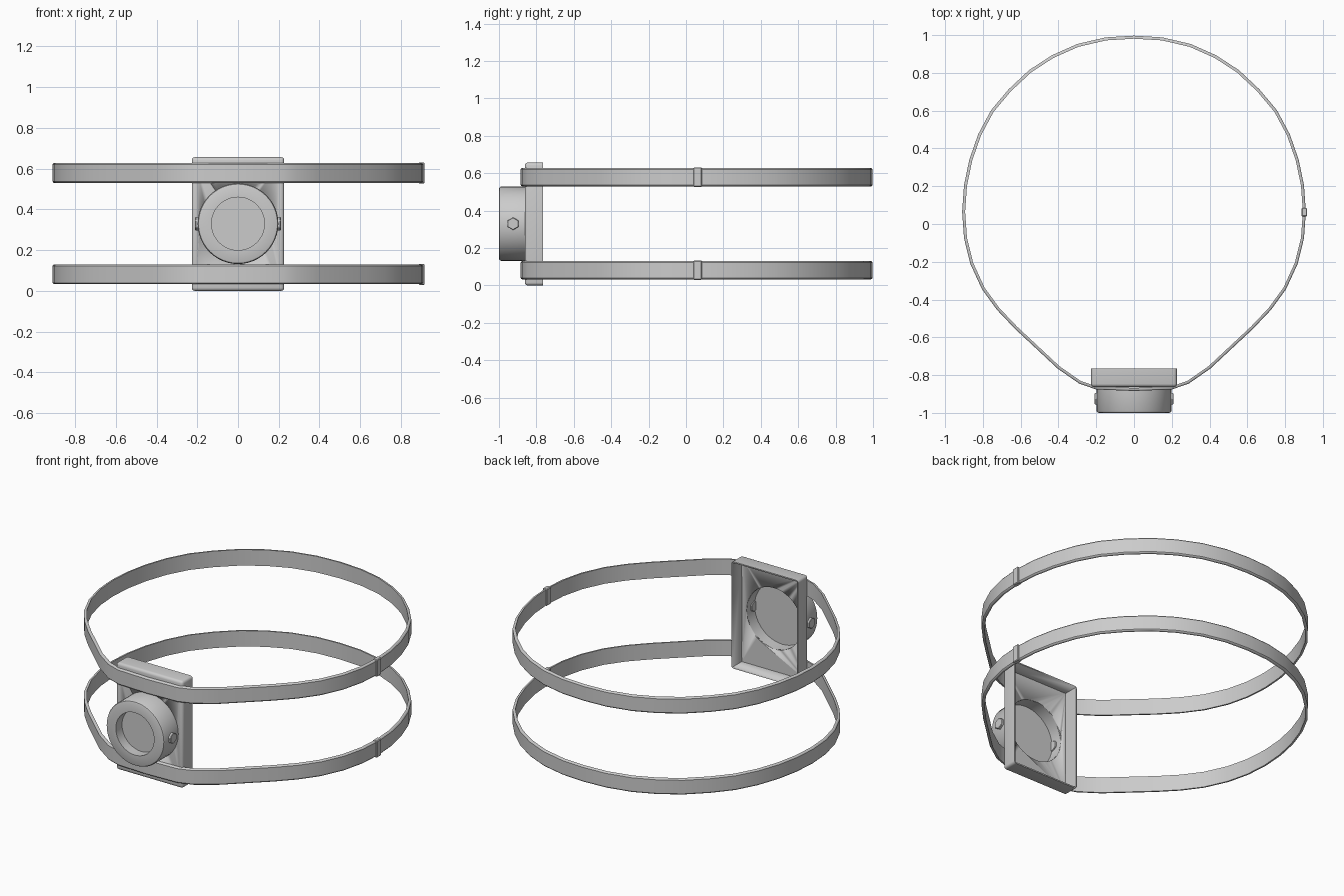
import bpy, bmesh, math
from mathutils import Matrix, Vector

if "Cube" in bpy.data.objects:
    bpy.data.objects.remove(bpy.data.objects["Cube"])

ZC = 0.33  # height of the lamp axis


def make(name, bm, angle=35):
    bmesh.ops.recalc_face_normals(bm, faces=bm.faces)
    me = bpy.data.meshes.new(name)
    bm.to_mesh(me)
    bm.free()
    ob = bpy.data.objects.new(name, me)
    bpy.context.collection.objects.link(ob)
    bpy.ops.object.select_all(action='DESELECT')
    ob.select_set(True)
    bpy.context.view_layer.objects.active = ob
    bpy.ops.object.shade_smooth_by_angle(angle=math.radians(angle))
    return ob


def box_bm(lo, hi):
    bm = bmesh.new()
    lo, hi = Vector(lo), Vector(hi)
    bmesh.ops.create_cube(bm, size=1, matrix=Matrix.Translation((lo + hi) / 2)
                          @ Matrix.Diagonal((*(hi - lo), 1)))
    return bm


def grid_faces(bm, rings, closed_profile):
    # skin a closed series of rings
    n, m = len(rings), len(rings[0])
    for i in range(n):
        a, b = rings[i], rings[(i + 1) % n]
        for j in range(m if closed_profile else m - 1):
            k = (j + 1) % m
            bm.faces.new((a[j], b[j], b[k], a[k]))


# Strap outline seen from above (right half, outer surface)
half = [(0, 0.997), (0.15, 0.988), (0.30, 0.953), (0.435, 0.893), (0.555, 0.815),
        (0.665, 0.712), (0.757, 0.602), (0.825, 0.475), (0.872, 0.34), (0.9, 0.205),
        (0.91, 0.065), (0.9, -0.075), (0.867, -0.21), (0.805, -0.345), (0.725, -0.455),
        (0.63, -0.555), (0.405, -0.765), (0.29, -0.845), (0.2, -0.876), (0, -0.884)]
outline = [Vector(p) for p in half] + [Vector((-x, y)) for x, y in half[-2:0:-1]]


def strap(name, z0, z1):
    bm = bmesh.new()
    t, c = 0.016, 0.007
    profile = [(0, z0 + c), (0, z1 - c), (c * 0.5, z1 - c * 0.3), (c, z1), (t, z1),
               (t, z0), (c, z0), (c * 0.5, z0 + c * 0.3)]
    rings = []
    for i, p in enumerate(outline):
        d = (outline[(i + 1) % len(outline)] - outline[i - 1]).normalized()
        inward = Vector((d.y, -d.x))
        rings.append([bm.verts.new((*(p + inward * o), z)) for o, z in profile])
    grid_faces(bm, rings, True)
    return make(name, bm)


# Straps with their small clasps on the right side
for label, z0, z1 in (("lower", 0.033, 0.13), ("upper", 0.53, 0.628)):
    strap(label + "_strap", z0, z1)
    bm = box_bm((0.887, 0.04, z0 - 0.003), (0.916, 0.085, z1 + 0.003))
    bmesh.ops.bevel(bm, geom=bm.edges[:], offset=0.004, segments=1, affect='EDGES')
    make(label + "_clasp", bm)

# Backing box: rounded shell, open at the back, round hole in front
FRONT, BACK = -0.862, -0.765
bm = box_bm((-0.227, FRONT, 0), (0.227, BACK, 0.657))
edges = [e for e in bm.edges if not all(v.co.y > -0.8 for v in e.verts)]
bmesh.ops.bevel(bm, geom=edges, offset=0.016, segments=3, profile=0.5, affect='EDGES')
housing = make("backing_box", bm)

cavity = make("cavity_cutter", box_bm((-0.219, FRONT + 0.008, 0.008), (0.219, -0.7, 0.649)))
bm = bmesh.new()
bmesh.ops.create_cone(bm, cap_ends=True, segments=48, radius1=0.188, radius2=0.188, depth=0.3,
                      matrix=Matrix.Translation((0, FRONT, ZC)) @ Matrix.Rotation(math.pi / 2, 4, 'X'))
hole = make("hole_cutter", bm)
for cutter in (cavity, hole):
    mod = housing.modifiers.new(cutter.name, 'BOOLEAN')
    mod.object = cutter
    mod.operation = 'DIFFERENCE'
    mod.solver = 'EXACT'
    cutter.hide_render = True
    cutter.hide_set(True)

# Round lamp ring with recessed face in front and cavity behind
profile = [(0.13, -0.94), (0.13, -1.0), (0.187, -1.0), (0.194, -0.997), (0.198, -0.99),
           (0.198, -0.858), (0.188, -0.858), (0.188, -0.934)]
bm = bmesh.new()
rings = []
for i in range(48):
    a = 2 * math.pi * i / 48
    rings.append([bm.verts.new((r * math.cos(a), y, ZC + r * math.sin(a))) for r, y in profile])
grid_faces(bm, rings, False)
bm.faces.new([r[0] for r in rings])
bm.faces.new([r[-1] for r in rings])
make("lamp_ring", bm)

# Hexagonal bolts on both sides of the ring
for side, s in (("left", -1), ("right", 1)):
    bm = bmesh.new()
    bmesh.ops.create_cone(bm, cap_ends=True, segments=6, radius1=0.034, radius2=0.034, depth=0.03,
                          matrix=Matrix.Translation((s * 0.195, -0.925, ZC))
                          @ Matrix.Rotation(math.pi / 2, 4, 'Y') @ Matrix.Rotation(math.pi / 2, 4, 'Z'))
    bmesh.ops.bevel(bm, geom=bm.edges[:], offset=0.003, segments=1, affect='EDGES')
    make(side + "_bolt", bm, 20)
